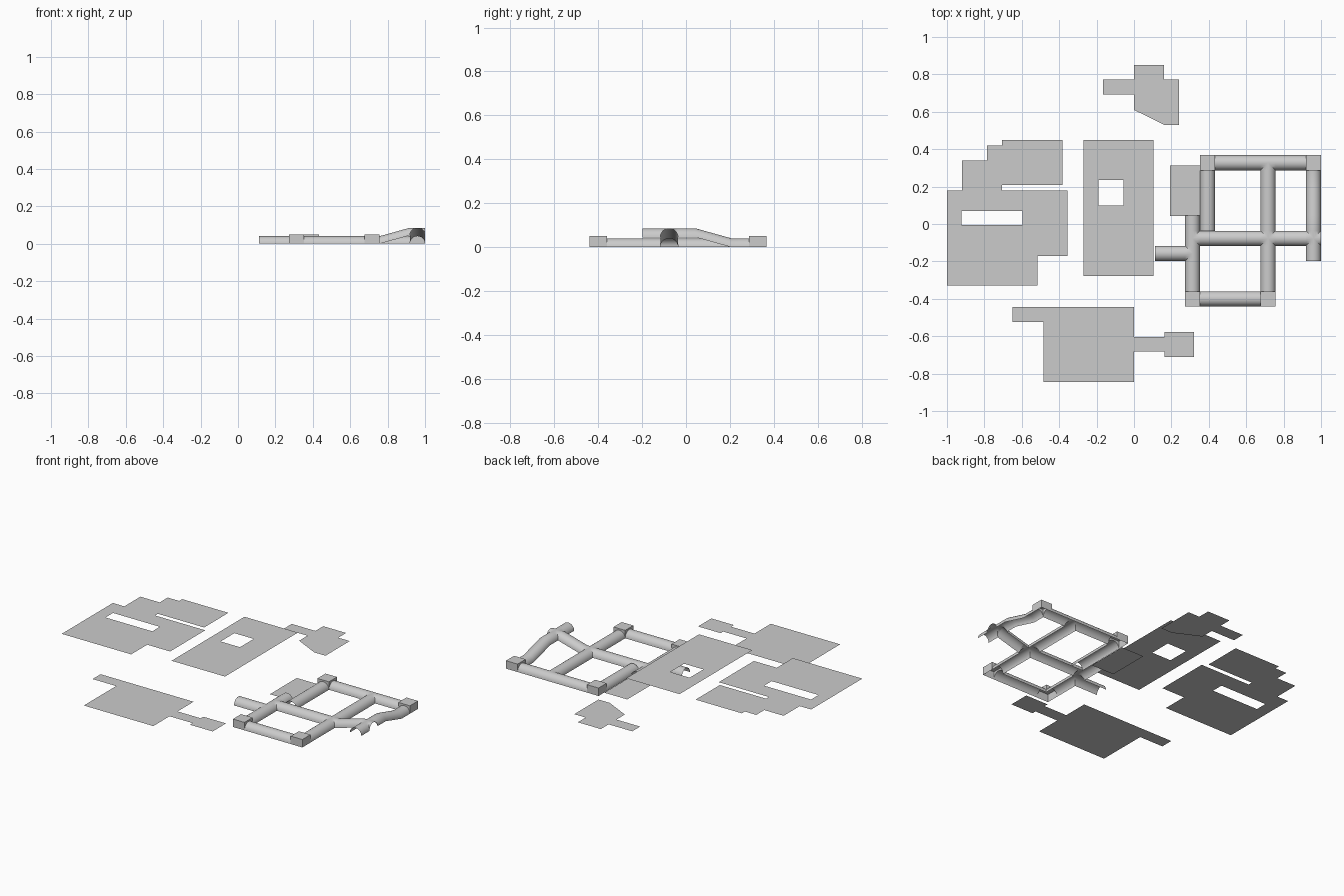
import bpy, bmesh, math
from mathutils import Vector

if "Cube" in bpy.data.objects:
    bpy.data.objects.remove(bpy.data.objects["Cube"])

U = 0.0808            # grid step = tunnel width
R = U / 2
X0, Y0 = 0.313, -0.40  # centre of grid cell (0, 0)
RAISED = 0.045
SEG = 12
DIRS = {"E": Vector((1, 0, 0)), "N": Vector((0, 1, 0)),
        "W": Vector((-1, 0, 0)), "S": Vector((0, -1, 0))}
# half-circle profile: (sideways offset, height)
ARCH = [(-R * math.cos(math.pi * k / SEG), R * math.sin(math.pi * k / SEG))
        for k in range(SEG + 1)]


def cell(i, j, z=0.0):
    return Vector((X0 + i * U, Y0 + j * U, z))


def finish(name, bm, smooth=False):
    bmesh.ops.remove_doubles(bm, verts=bm.verts, dist=1e-5)
    me = bpy.data.meshes.new(name)
    bm.to_mesh(me)
    bm.free()
    ob = bpy.data.objects.new(name, me)
    bpy.context.collection.objects.link(ob)
    if smooth:
        bpy.ops.object.select_all(action='DESELECT')
        ob.select_set(True)
        bpy.context.view_layer.objects.active = ob
        bpy.ops.object.shade_smooth_by_angle(angle=math.radians(35))
    return ob


def strip(bm, a, b):
    """Skin two matching rows of points, with normals facing up."""
    for k in range(len(a) - 1):
        pts = []
        for p in (a[k], b[k], b[k + 1], a[k + 1]):
            if all((p - q).length > 1e-6 for q in pts):
                pts.append(p)
        if len(pts) > 2:
            f = bm.faces.new([bm.verts.new(p) for p in pts])
            f.normal_update()
            if f.normal.z < 0:
                f.normal_flip()


def tunnel(name, path):
    """Half-round tunnel along (i, j, z) grid points."""
    bm = bmesh.new()
    pts = [cell(*p) for p in path]
    d = pts[-1] - pts[0]
    side = Vector((-d.y, d.x, 0)).normalized()
    rows = [[p + side * t + Vector((0, 0, h)) for t, h in ARCH] for p in pts]
    for a, b in zip(rows, rows[1:]):
        strip(bm, a, b)
    finish(name, bm, True)


def junction(name, i, j, arms, z=0.0):
    """Groin-vaulted crossing; sides without an arm are closed by the arch."""
    bm = bmesh.new()
    c = cell(i, j, z)
    for key, d in DIRS.items():
        side = Vector((-d.y, d.x, 0))
        if key in arms:
            a = [c + d * abs(t) + side * t + Vector((0, 0, h)) for t, h in ARCH]
            b = [c + d * R + side * t + Vector((0, 0, h)) for t, h in ARCH]
        else:
            half = [(t, h) for t, h in ARCH if t > -1e-6]
            a = [c + d * t - side * t + Vector((0, 0, h)) for t, h in half]
            b = [c + d * t + side * t + Vector((0, 0, h)) for t, h in half]
        strip(bm, a, b)
    finish(name, bm, True)


def corner_box(name, i, j, arms, h=0.05):
    """Hollow corner box with arched openings towards its tunnels."""
    bm = bmesh.new()
    c = cell(i, j)
    up = Vector((0, 0, 1))
    for key, d in DIRS.items():
        side = Vector((-d.y, d.x, 0))
        prof = [(-R, h)] + ARCH + [(R, h)] if key in arms else \
            [(-R, h), (-R, 0), (R, 0), (R, h)]
        bm.faces.new([bm.verts.new(c + d * R + side * t + up * q) for t, q in prof])
    bm.faces.new([bm.verts.new(c + Vector((x * R, y * R, h)))
                  for x, y in ((-1, -1), (1, -1), (1, 1), (-1, 1))])
    finish(name, bm)


def plate(name, z, outline, hole=None):
    """Flat sheet, optionally with a rectangular hole (x0, y0, x1, y1)."""
    bm = bmesh.new()
    loops = [outline]
    if hole:
        x0, y0, x1, y1 = hole
        loops.append([(x0, y0), (x1, y0), (x1, y1), (x0, y1)])
    for lp in loops:
        vs = [bm.verts.new((x, y, z)) for x, y in lp]
        for k in range(len(vs)):
            bm.edges.new((vs[k - 1], vs[k]))
    bmesh.ops.triangle_fill(bm, edges=bm.edges[:], use_beauty=True,
                            use_dissolve=False, normal=(0, 0, 1))
    for f in bm.faces:
        f.normal_update()
        if f.normal.z < 0:
            f.normal_flip()
    finish(name, bm)


# Straight and ramped tunnels
tunnel("south_tunnel", [(0.5, 0, 0), (4.5, 0, 0)])
tunnel("north_tunnel_west", [(1.5, 9, 0), (4.5, 9, 0)])
tunnel("north_tunnel_east", [(5.5, 9, 0), (7.5, 9, 0)])
tunnel("west_tunnel_south", [(0, 0.5, 0), (0, 2.5, 0)])
tunnel("west_tunnel_stub", [(0, 4.5, 0), (0, 5.5, 0)])
tunnel("entry_tunnel", [(-2.5, 3, 0), (-0.5, 3, 0)])
tunnel("inner_west_tunnel", [(1, 4.5, 0), (1, 8.5, 0)])
tunnel("middle_tunnel", [(0.5, 4, 0), (4.5, 4, 0)])
tunnel("middle_ramp", [(5.5, 4, 0), (7.5, 4, RAISED)])
tunnel("centre_tunnel_south", [(5, 0.5, 0), (5, 3.5, 0)])
tunnel("centre_tunnel_north", [(5, 4.5, 0), (5, 8.5, 0)])
tunnel("east_tunnel_raised", [(8, 2.5, RAISED), (8, 3.5, RAISED)])
tunnel("east_ramp", [(8, 4.5, RAISED), (8, 5.5, RAISED), (8, 7.5, 0), (8, 8.5, 0)])

# Crossings
junction("entry_junction", 0, 3, "NSW")
junction("west_junction", 0, 4, "NSE")
junction("centre_crossing", 5, 4, "NSEW")
junction("north_junction", 5, 9, "WES")
junction("raised_crossing", 8, 4, "NSEW", RAISED)

# Corner boxes
for nm, i, j, arms in (("southwest", 0, 0, "NE"), ("southeast", 5, 0, "NW"),
                       ("northwest", 1, 9, "ES"), ("northeast", 8, 9, "WS")):
    corner_box(nm + "_corner_box", i, j, arms)

# Floor plates
plate("west_plate", 0.205,
      [(-1, -.33), (-.515, -.33), (-.515, -.17), (-.355, -.17), (-.355, .18),
       (-.705, .18), (-.705, .208), (-.382, .208), (-.382, .45), (-.705, .45),
       (-.705, .42), (-.785, .42), (-.785, .34), (-.92, .34), (-.92, .18), (-1, .18)],
      (-.922, -.005, -.595, .07))
plate("middle_plate", 0.21,
      [(-.27, -.277), (.103, -.277), (.103, .45), (-.27, .45)],
      (-.19, .098, -.055, .235))
plate("south_plate", 0.087,
      [(-.65, -.443), (0, -.443), (0, -.603), (.162, -.603), (.162, -.577),
       (.32, -.577), (.32, -.71), (.162, -.71), (.162, -.683), (0, -.683),
       (0, -.845), (-.485, -.845), (-.485, -.523), (-.65, -.523)])
plate("north_plate", 0.07,
      [(0, .85), (.16, .85), (.16, .772), (.24, .772), (.24, .53), (.162, .53),
       (0, .61), (0, .693), (-.165, .693), (-.165, .772), (0, .772)])
plate("small_plate", 0.0, [(.192, .044), (.352, .044), (.352, .312), (.192, .312)])
